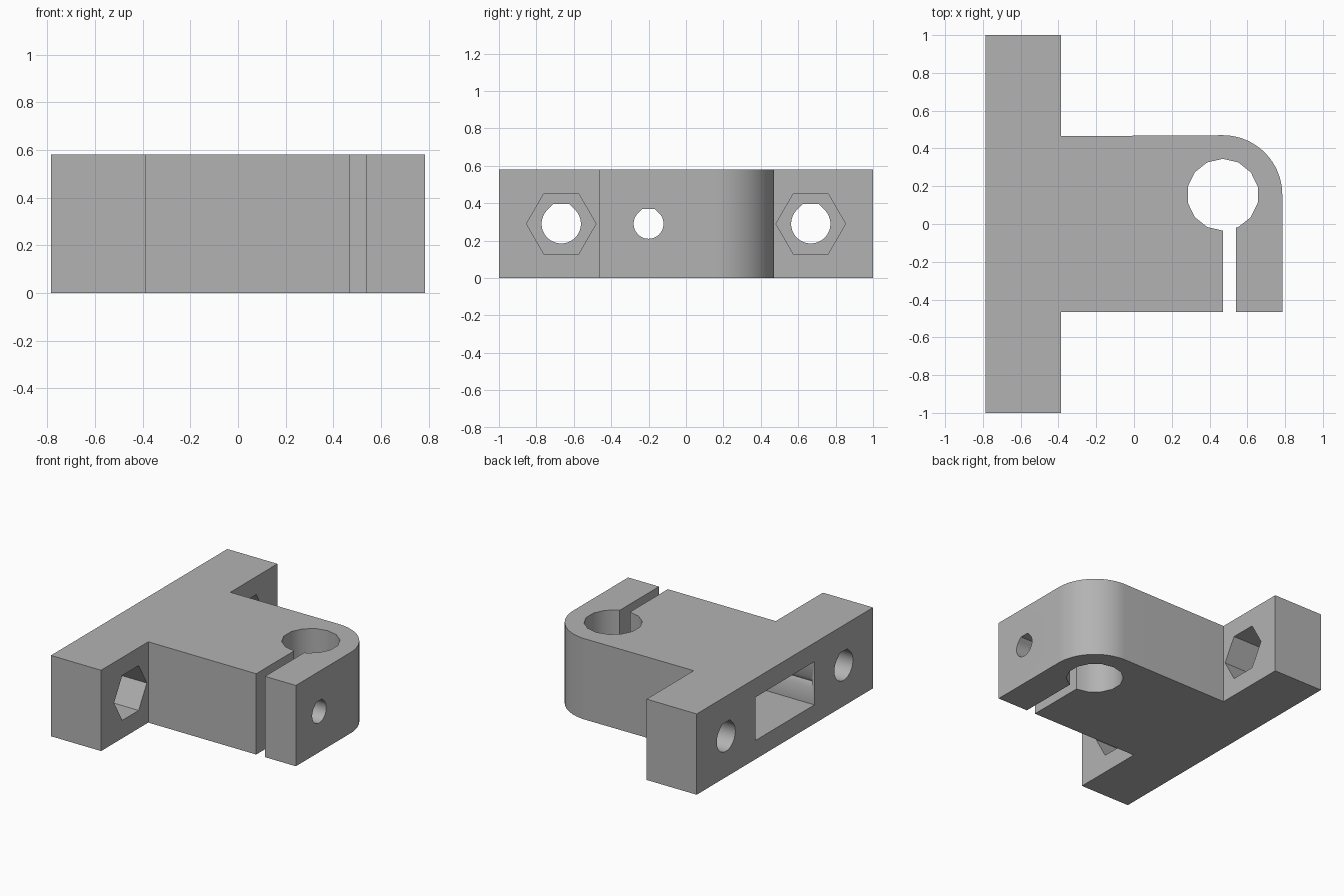
import bpy, bmesh
from math import pi, sin, cos, tan, radians
from mathutils import Vector

cube = bpy.data.objects.get("Cube")
if cube:
    bpy.data.objects.remove(cube, do_unlink=True)

GREY = (0.45, 0.45, 0.45, 1.0)
grey = bpy.data.materials.new("plain grey")
grey.use_nodes = True
grey.diffuse_color = GREY
grey.node_tree.nodes["Principled BSDF"].inputs["Base Color"].default_value = GREY

HEIGHT, MID = 0.58, 0.29
LEFT, RIGHT = -0.785, 0.785
FLANGE = -0.387
BODY = 0.465
BORE = (0.47, 0.155)
CLAMP_Y = -0.2
MOUNT_Y = 0.667
OVER = 0.1


def prism(name, outline, axis, low, high):
    """Extrude a closed outline along x (outline in y, z) or z (outline in x, y)."""
    bm = bmesh.new()
    place = (lambda a, b: (low, a, b)) if axis == "x" else (lambda a, b: (a, b, low))
    face = bm.faces.new([bm.verts.new(place(a, b)) for a, b in outline])
    side = bmesh.ops.extrude_face_region(bm, geom=[face])["geom"]
    step = Vector((high - low, 0, 0) if axis == "x" else (0, 0, high - low))
    bmesh.ops.translate(bm, vec=step, verts=[v for v in side if isinstance(v, bmesh.types.BMVert)])
    bmesh.ops.recalc_face_normals(bm, faces=bm.faces)
    mesh = bpy.data.meshes.new(name)
    bm.to_mesh(mesh)
    bm.free()
    mesh.materials.append(grey)
    obj = bpy.data.objects.new(name, mesh)
    bpy.context.collection.objects.link(obj)
    return obj


def arc(center, radius, start, end, count):
    angles = [radians(start + (end - start) * i / count) for i in range(count + 1)]
    return [(center[0] + radius * cos(a), center[1] + radius * sin(a)) for a in angles]


def ring(center, radius, count, start=0):
    return arc(center, radius, start, start + 360, count)[:-1]


def box(a0, a1, b0, b1):
    return [(a0, b0), (a1, b0), (a1, b1), (a0, b1)]


def flat_top_hole(y, radius):
    """Round hole with sloped shoulders and a flat roof."""
    half = radius * tan(pi / 8)
    return arc((y, MID), radius, 135, 405, 36) + [(y + half, MID + radius), (y - half, MID + radius)]


# T-shaped body with one rounded corner around the bore
outline = [(LEFT, -1), (FLANGE, -1), (FLANGE, -BODY), (RIGHT, -BODY)]
outline += arc(BORE, RIGHT - BORE[0], 0, 90, 24)
outline += [(FLANGE, BODY), (FLANGE, 1), (LEFT, 1)]
bracket = prism("clamp_bracket", outline, "z", 0, HEIGHT)

# Rod bore and clamping slot
cutters = [
    prism("rod_bore", ring(BORE, 0.19, 14, 90), "z", -OVER, HEIGHT + OVER),
    prism("clamp_slot", box(0.47, 0.54, -BODY - OVER, BORE[1]), "z", -OVER, HEIGHT + OVER),
]
# Pocket, nut trap and screw hole for the clamp
cutters += [
    prism("rear_pocket", box(-0.335, 0.335, 0.135, 0.445), "x", LEFT - OVER, 0.0),
    prism("clamp_nut_trap", ring((CLAMP_Y, MID), 0.155, 6), "x", LEFT + 0.02, 0.08),
    prism("clamp_screw_hole", flat_top_hole(CLAMP_Y, 0.08), "x", -0.1, RIGHT + OVER),
]
# Mounting holes with hexagonal nut traps
for y in (-MOUNT_Y, MOUNT_Y):
    cutters.append(prism("mount_hole", flat_top_hole(y, 0.105), "x", LEFT - OVER, FLANGE + OVER))
    cutters.append(prism("mount_nut_trap", ring((y, MID), 0.186, 6), "x", FLANGE - 0.25, FLANGE + OVER))

# Cut everything out of the body
bpy.ops.object.select_all(action="DESELECT")
bpy.context.view_layer.objects.active = bracket
bracket.select_set(True)
for cutter in cutters:
    cutter.hide_render = True
    mod = bracket.modifiers.new(cutter.name, "BOOLEAN")
    mod.operation, mod.solver, mod.object = "DIFFERENCE", "EXACT", cutter
    bpy.ops.object.modifier_apply(modifier=mod.name)
    bpy.data.objects.remove(cutter, do_unlink=True)

bpy.ops.object.shade_smooth_by_angle(angle=radians(30))
